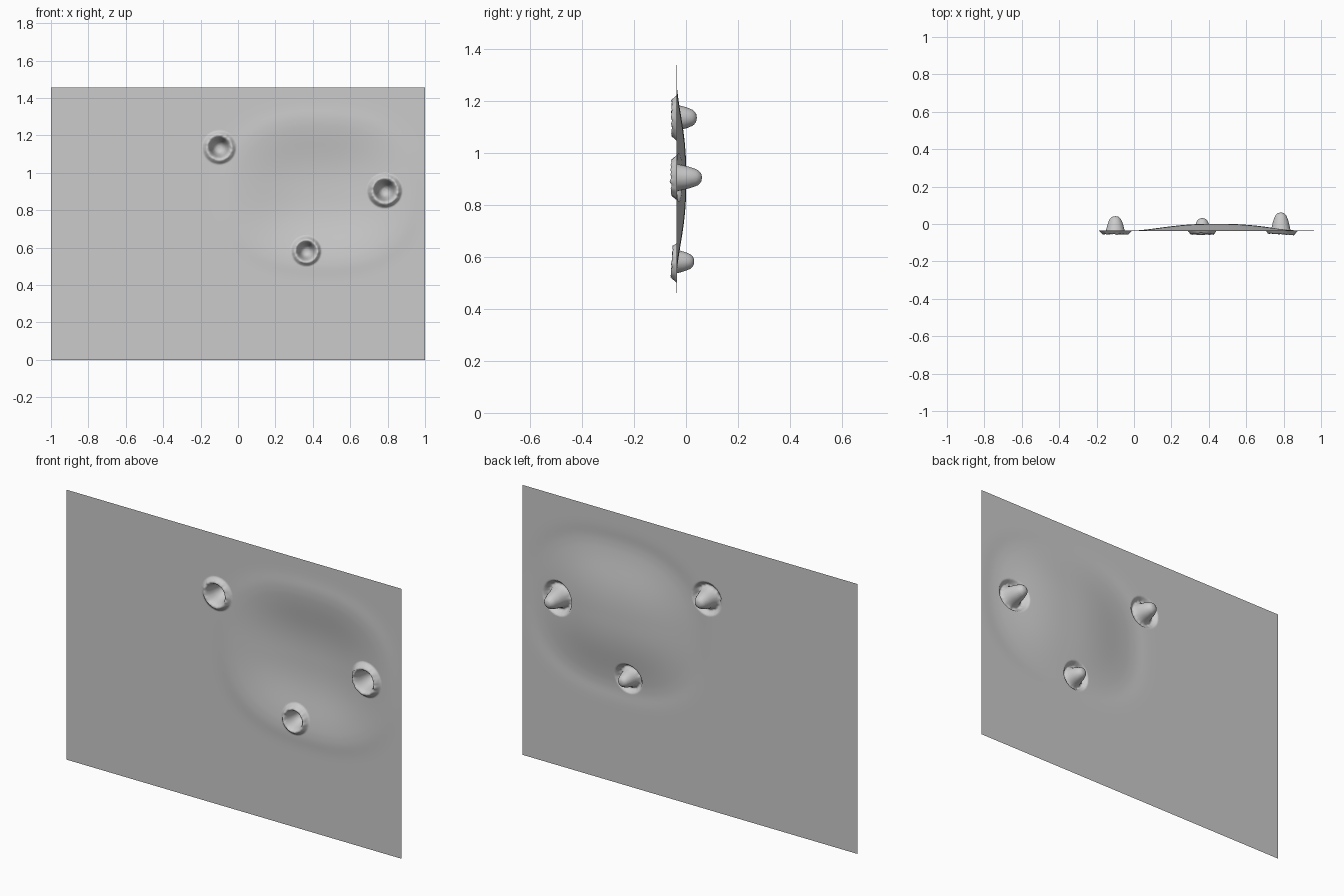
import bpy, bmesh, math
from mathutils import noise, Vector

if "Cube" in bpy.data.objects:
    bpy.data.objects.remove(bpy.data.objects["Cube"])

NX, NZ = 380, 276
W, H, BASE = 2.0, 1.455, -0.034

# Dent: radius fraction -> depth fraction, then raised lip
WALL = [(0, 1), (0.2, 0.96), (0.36, 0.82), (0.5, 0.48), (0.6, 0.12), (0.66, 0)]
LIP = [(0.5, 0), (0.64, -0.3), (0.74, -0.85), (0.84, -1), (0.93, -0.65), (1.1, 0)]
# x, z, outer radius, depth behind the sheet, lip height
DENTS = [(-0.10, 1.135, 0.081, 0.076, 0.022),
         (0.785, 0.905, 0.084, 0.096, 0.026),
         (0.365, 0.582, 0.073, 0.066, 0.023)]


def curve(points, t):
    if t >= points[-1][0]:
        return points[-1][1]
    if t <= points[0][0]:
        return points[0][1]
    for (a, u), (b, v) in zip(points, points[1:]):
        if t <= b:
            return u + (v - u) * (t - a) / (b - a)


def basin(x, z):
    u, v = abs(x - 0.44) / 0.45, abs(z - 0.9) / 0.37
    d = (u ** 2.5 + v ** 2.5) ** 0.4
    bowl = 0.035 * (1 - d ** 2.5) ** 2 if d < 1 else 0
    return bowl - 0.003 * math.exp(-((d - 1.08) / 0.13) ** 2)


def depth(x, z):
    y = basin(x, z)
    for cx, cz, r, deep, lip in DENTS:
        t = math.hypot(x - cx, z - cz) / r
        if t < 1.1:
            wobble = 1 + 0.2 * noise.noise(Vector((x * 60, z * 60, 0)))
            keep = min(1, max(0, (t - 0.5) / 0.6))
            y = y * keep + deep * curve(WALL, t) + lip * wobble * curve(LIP, t)
    return BASE + y


# Thin open sheet with basin and dents
bm = bmesh.new()
rows = []
for j in range(NZ + 1):
    z = H * j / NZ
    row = []
    for i in range(NX + 1):
        x = W * (i / NX - 0.5)
        row.append(bm.verts.new((x, depth(x, z), z)))
    rows.append(row)
for a, b in zip(rows, rows[1:]):
    for i in range(NX):
        bm.faces.new((a[i], a[i + 1], b[i + 1], b[i])).smooth = True
mesh = bpy.data.meshes.new("dented_sheet")
bm.to_mesh(mesh)
bm.free()
bpy.context.collection.objects.link(bpy.data.objects.new("dented_sheet", mesh))
